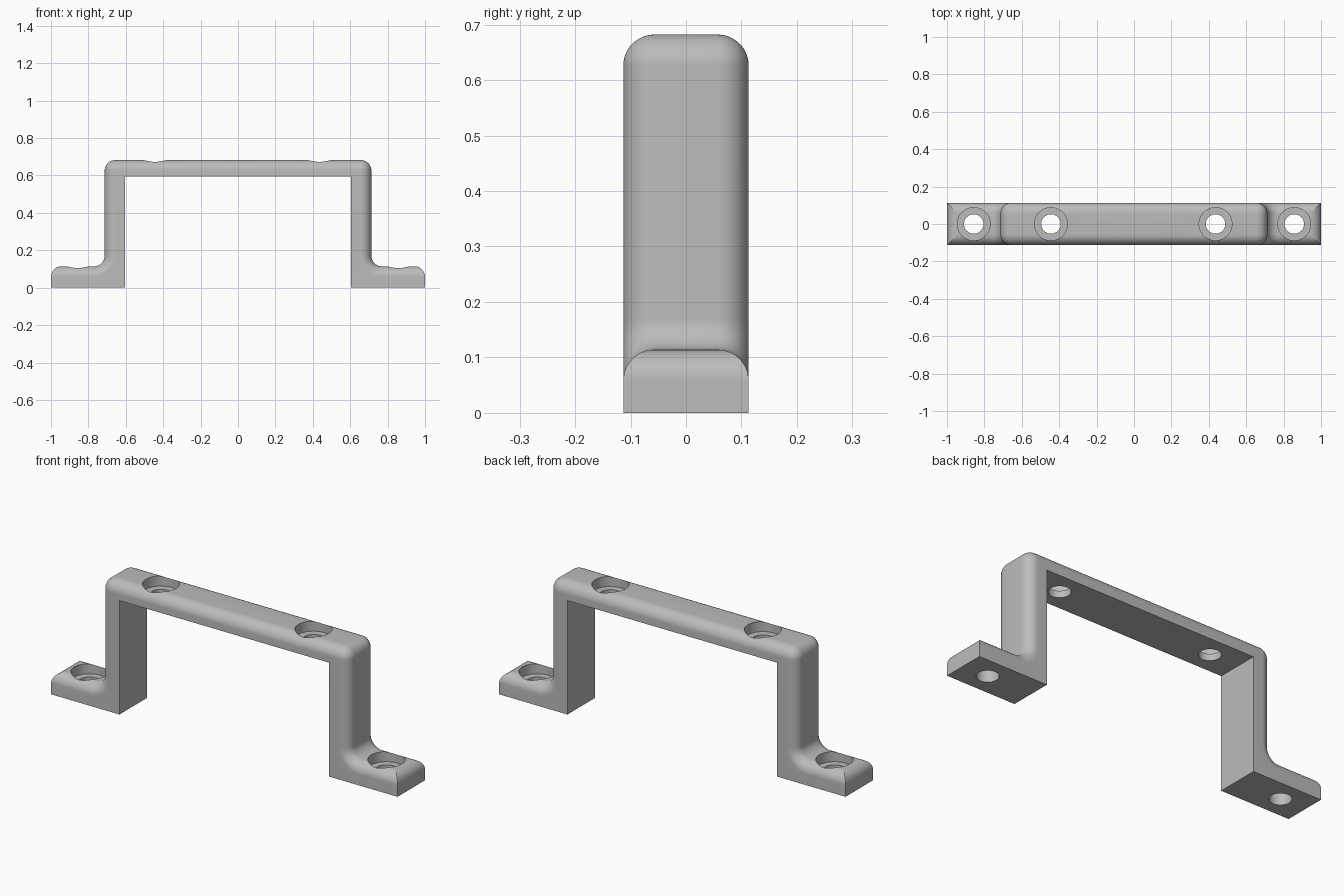
import bpy, bmesh, math
from mathutils import Matrix

cube = bpy.data.objects.get("Cube")
if cube:
    bpy.data.objects.remove(cube, do_unlink=True)

HALF_W = 0.113                    # half width in y
TOP, UNDER = 0.682, 0.594         # crossbar heights
LEG_OUT, LEG_IN = 0.713, 0.605    # leg faces
FOOT = 0.114                      # foot height
R = 0.056                         # edge fillet radius
STEPS = 12
HOLES = [(-0.857, FOOT), (-0.444, TOP), (0.436, TOP), (0.857, FOOT)]
HOLE_R, BORE_R, BORE_DEPTH = 0.052, 0.088, 0.053

steel = bpy.data.materials.new("plain grey")
steel.use_nodes = True
grey = (0.5, 0.5, 0.5, 1)
steel.diffuse_color = grey
steel.node_tree.nodes["Principled BSDF"].inputs["Base Color"].default_value = grey


def arc(cx, cz, r, start, end):
    angles = [math.radians(start + (end - start) * i / STEPS) for i in range(STEPS + 1)]
    return [(cx + r * math.cos(a), cz + r * math.sin(a)) for a in angles]


def half_profile(d):
    """Right half of the bracket outline, outer side sunk by d."""
    foot_end = [(x, min(z, FOOT - d)) for x, z in arc(1 - R, FOOT - R, R, 0, 90)]
    return ([(0, UNDER), (LEG_IN, UNDER), (LEG_IN, 0), (1, 0)] + foot_end
            + arc(LEG_OUT + R, FOOT + R, R + d, 270, 180)
            + arc(LEG_OUT - R, TOP - R, R - d, 0, 90) + [(0, TOP - d)])


# Quarter of the bracket: filleted rings from the side face to the centre
bm = bmesh.new()
rings = []
for k in range(STEPS + 1):
    b = math.radians(90 * k / STEPS)
    y = HALF_W - R + R * math.cos(b)
    rings.append([bm.verts.new((x, y, z)) for x, z in half_profile(R - R * math.sin(b))])
rings.append([bm.verts.new((x, 0, z)) for x, z in half_profile(0)])
bm.faces.new(rings[0][::-1])
for a, b in zip(rings, rings[1:]):
    for i in range(len(a) - 1):
        if 4 <= i < 4 + STEPS:    # split along the mitre of the foot end
            bm.faces.new((a[i], a[i + 1], b[i + 1]))
            bm.faces.new((a[i], b[i + 1], b[i]))
        else:
            bm.faces.new((a[i], a[i + 1], b[i + 1], b[i]))
bmesh.ops.remove_doubles(bm, verts=bm.verts, dist=1e-5)
mesh = bpy.data.meshes.new("bracket")
bm.to_mesh(mesh)
bm.free()
bracket = bpy.data.objects.new("bracket", mesh)
bpy.context.collection.objects.link(bracket)
mesh.materials.append(steel)
bpy.context.view_layer.objects.active = bracket
bracket.select_set(True)

mirror = bracket.modifiers.new("mirror", "MIRROR")
mirror.use_axis = (True, True, False)
bpy.ops.object.modifier_apply(modifier="mirror")


def drill(name, radius, spans):
    """Cut a row of vertical cylinders, each span being x, bottom, top."""
    bm = bmesh.new()
    for x, low, high in spans:
        bmesh.ops.create_cone(bm, cap_ends=True, segments=48, radius1=radius,
                              radius2=radius, depth=high - low,
                              matrix=Matrix.Translation((x, 0, (low + high) / 2)))
    data = bpy.data.meshes.new(name)
    bm.to_mesh(data)
    bm.free()
    data.materials.append(steel)
    cutter = bpy.data.objects.new(name, data)
    cutter.hide_render = True
    bpy.context.collection.objects.link(cutter)
    cut = bracket.modifiers.new(name, "BOOLEAN")
    cut.operation, cut.solver, cut.object = "DIFFERENCE", "EXACT", cutter
    bpy.ops.object.modifier_apply(modifier=name)
    bpy.data.objects.remove(cutter, do_unlink=True)


# Screw holes, then the counterbores for the screw heads
drill("screw_holes", HOLE_R, [(x, z - 0.2, z + 0.1) for x, z in HOLES])
drill("counterbores", BORE_R, [(x, z - BORE_DEPTH, z + 0.1) for x, z in HOLES])

bpy.ops.object.shade_smooth_by_angle(angle=math.radians(30))
